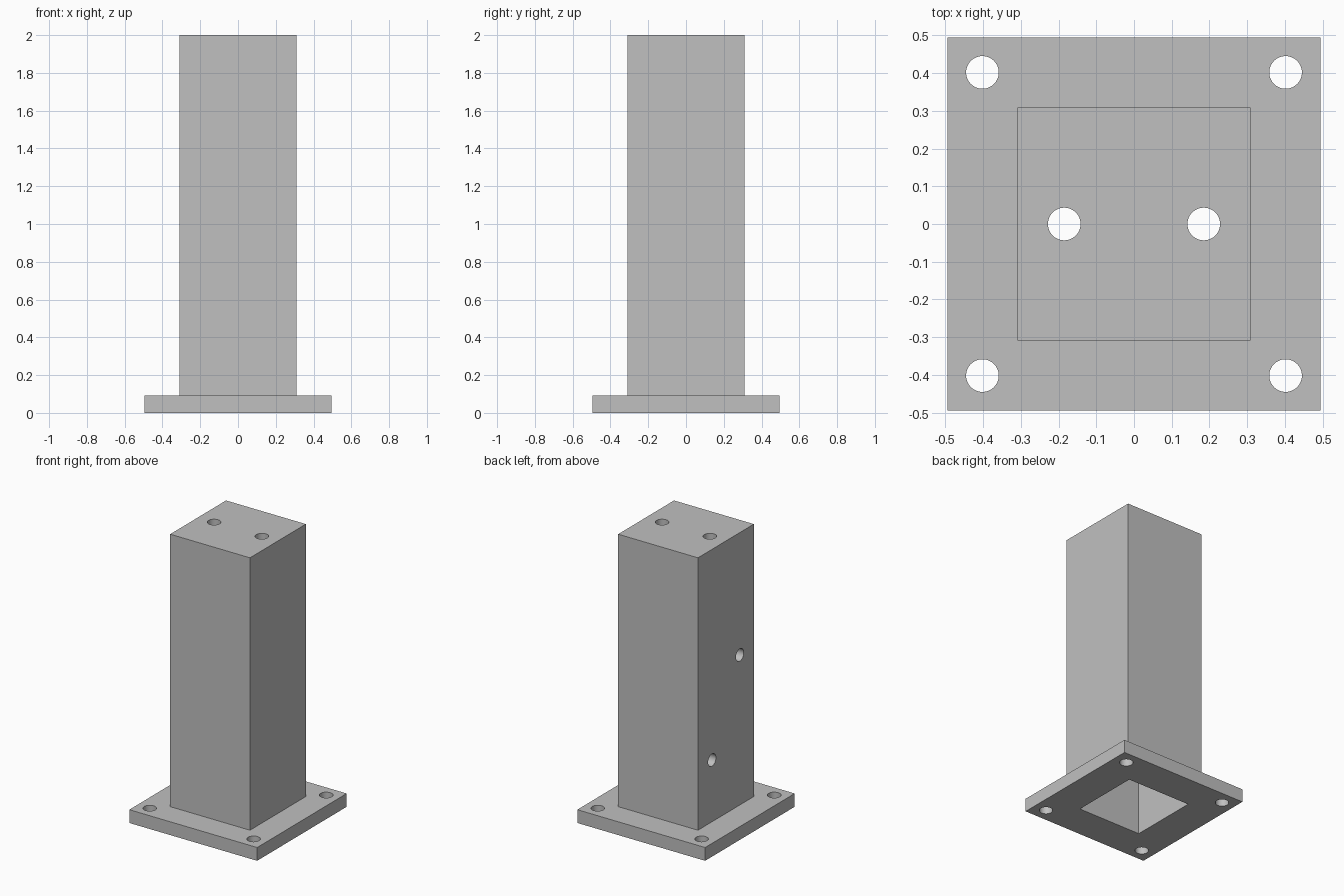
import bpy
import math

default = bpy.data.objects.get("Cube")
if default:
    bpy.data.objects.remove(default, do_unlink=True)

# Main dimensions
PLATE = 0.99
PLATE_H = 0.093
POST = 0.618
WALL = 0.062
HEIGHT = 2.0
HOLE_R = 0.0433

steel = bpy.data.materials.new("steel_grey")
steel.use_nodes = True
steel.diffuse_color = (0.53, 0.53, 0.53, 1)
steel.node_tree.nodes["Principled BSDF"].inputs["Base Color"].default_value = steel.diffuse_color


def box(name, width, z0, z1):
    """Square block centred on the z axis, from z0 to z1."""
    bpy.ops.mesh.primitive_cube_add(size=1, location=(0, 0, (z0 + z1) / 2))
    ob = bpy.context.object
    ob.name = name
    ob.scale = (width, width, z1 - z0)
    bpy.ops.object.transform_apply(location=True, rotation=False, scale=True)
    return ob


def drill(name, location, depth, rotation=(0, 0, 0)):
    """Round cutter for a bolt hole."""
    bpy.ops.mesh.primitive_cylinder_add(vertices=48, radius=HOLE_R, depth=depth,
                                        location=location, rotation=rotation)
    bpy.context.object.name = name
    return bpy.context.object


def cut(ob, cutters):
    """Subtract the cutters, discard them and shade the result."""
    bpy.ops.object.select_all(action="DESELECT")
    ob.select_set(True)
    bpy.context.view_layer.objects.active = ob
    for cutter in cutters:
        cutter.hide_render = True
        mod = ob.modifiers.new("cut", "BOOLEAN")
        mod.operation = "DIFFERENCE"
        mod.solver = "EXACT"
        mod.object = cutter
        bpy.ops.object.modifier_apply(modifier=mod.name)
        bpy.data.objects.remove(cutter, do_unlink=True)
    ob.data.materials.clear()
    ob.data.materials.append(steel)
    bpy.ops.object.shade_smooth_by_angle(angle=math.radians(30))


# Base plate with a square opening and four corner bolt holes
base_plate = box("base_plate", PLATE, 0, PLATE_H)
cutters = [box("plate_opening", POST - 2 * WALL, -0.1, PLATE_H + 0.1)]
for x in (-0.402, 0.402):
    for y in (-0.402, 0.402):
        cutters.append(drill("corner_hole", (x, y, PLATE_H / 2), 0.3))
cut(base_plate, cutters)

# Hollow post, closed on top, with two cap holes and two holes in the right wall
post = box("hollow_post", POST, PLATE_H, HEIGHT)
cutters = [box("post_cavity", POST - 2 * WALL, -0.1, HEIGHT - WALL)]
for x in (-0.185, 0.185):
    cutters.append(drill("cap_hole", (x, 0, HEIGHT), 0.3))
for y, z in ((0.154, 0.525), (-0.154, 1.143)):
    cutters.append(drill("side_hole", (-POST / 2, y, z), 0.3, (0, math.pi / 2, 0)))
cut(post, cutters)
